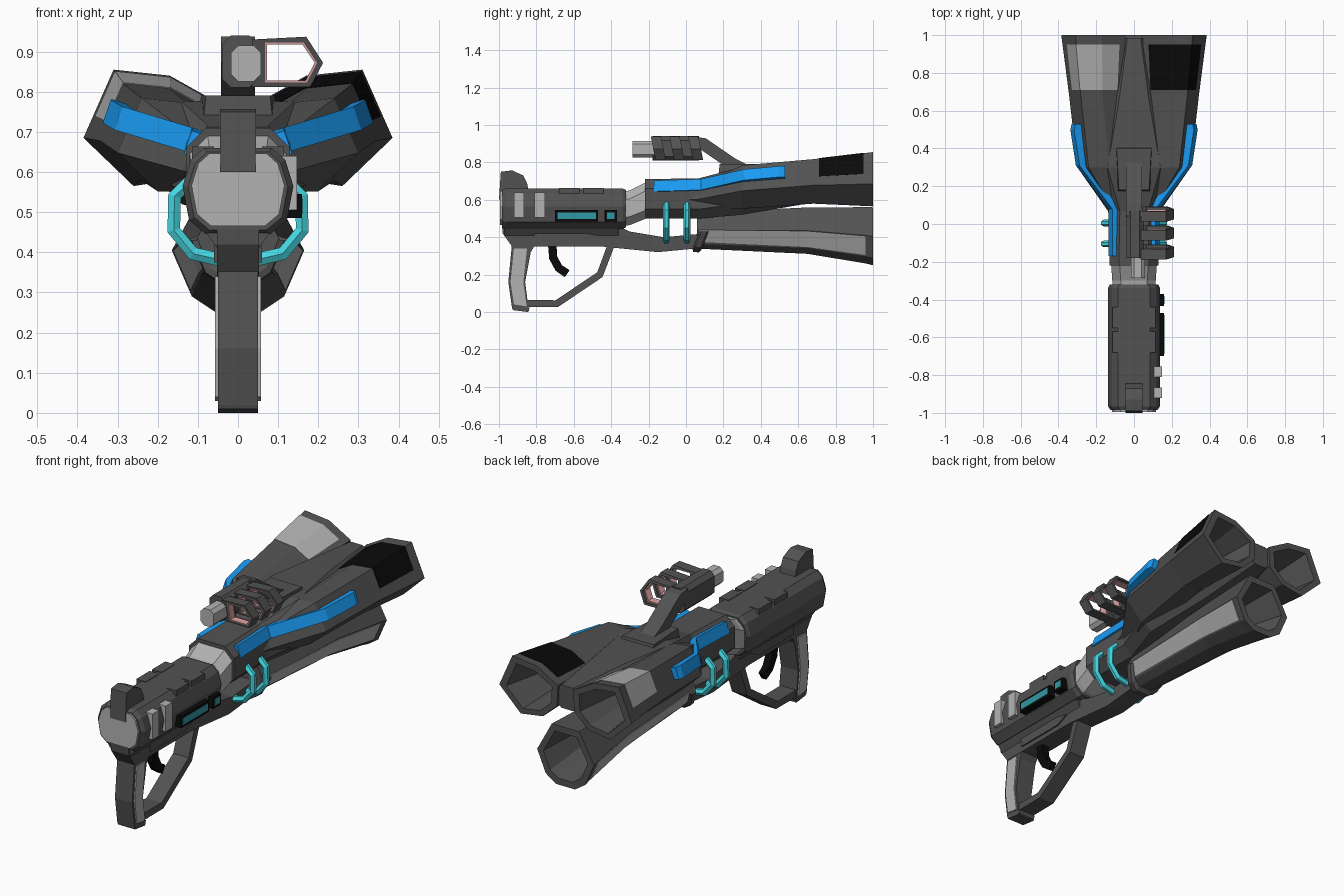
import bpy, bmesh

COL = {"dark": (0.085, 0.085, 0.085), "light": (0.45, 0.45, 0.45), "black": (0.003, 0.003, 0.003),
       "blue": (0.01, 0.33, 0.9), "cyan": (0.06, 0.68, 0.76), "teal": (0.03, 0.32, 0.37),
       "pink": (0.75, 0.38, 0.38)}
MATS = {}
for key, rgb in COL.items():
    MATS[key] = bpy.data.materials.new(key)
    MATS[key].diffuse_color = (*rgb, 1)


def loft(name, rings, col="dark", loop=False):
    """Skin a list of equal-length 3D rings; cap the ends or join them in a loop."""
    bm = bmesh.new()
    vs = [[bm.verts.new(p) for p in r] for r in rings]
    n = len(vs[0])
    for a, b in zip(vs, vs[1:] + ([vs[0]] if loop else [])):
        for i in range(n):
            j = (i + 1) % n
            bm.faces.new((a[i], a[j], b[j], b[i]))
    if not loop:
        bm.faces.new(vs[0])
        bm.faces.new(vs[-1])
    bmesh.ops.recalc_face_normals(bm, faces=bm.faces)
    me = bpy.data.meshes.new(name)
    bm.to_mesh(me)
    bm.free()
    me.materials.append(MATS[col])
    ob = bpy.data.objects.new(name, me)
    bpy.context.collection.objects.link(ob)
    return ob


def ring(pts, y, c=(0, 0), s=1, m=1):
    return [(m * (c[0] + x * s), y, c[1] + z * s) for x, z in pts]


def prism_x(name, prof, x0, x1, col="dark"):
    return loft(name, [[(x, y, z) for y, z in prof] for x in (x0, x1)], col)


def box(name, x0, x1, y0, y1, z0, z1, col="dark"):
    return prism_x(name, [(y0, z0), (y1, z0), (y1, z1), (y0, z1)], x0, x1, col)


def octagon(w, z0, z1, c):
    return [(w - c, z0), (w, z0 + c), (w, z1 - c), (w - c, z1),
            (c - w, z1), (-w, z1 - c), (-w, z0 + c), (c - w, z0)]


def mirrored(half):
    return half + [(-x, z) for x, z in reversed(half)]


def mix(a, b, t):
    return tuple(p + (q - p) * t for p, q in zip(a, b))


def band(path, t):
    """Pairs of points on both sides of a 2D polyline of thickness t."""
    out = []
    for i, p in enumerate(path):
        a, b = path[max(i - 1, 0)], path[min(i + 1, len(path) - 1)]
        dx, dy = b[0] - a[0], b[1] - a[1]
        k = t / 2 / (dx * dx + dy * dy) ** 0.5
        out.append(((p[0] - dy * k, p[1] + dx * k), (p[0] + dy * k, p[1] - dx * k)))
    return out


def band_x(name, path, t, w, col="dark"):
    return loft(name, [[(-w, *a), (w, *a), (w, *b), (-w, *b)] for a, b in band(path, t)], col)


# receiver and rear cap
BODY = mirrored([(0.08, -0.11), (0.122, -0.075), (0.138, 0.01), (0.118, 0.075), (0.085, 0.105)])
loft("receiver", [ring(BODY, y, (0, 0.555), s) for y, s in
     [(-0.985, 0.9), (-0.965, 1), (-0.34, 1), (-0.32, 0.93)]])
loft("rear_cap", [ring(BODY, y, (0, 0.558), 0.84) for y in (-0.995, -0.95)], "light")
loft("neck", [ring(octagon(w, a, b, 0.045), y) for y, w, a, b in
     [(-0.33, 0.115, 0.46, 0.645), (-0.3, 0.115, 0.465, 0.65), (-0.2, 0.122, 0.505, 0.70)]], "light")
prism_x("rear_sight", [(-1.0, 0.6), (-0.99, 0.75), (-0.93, 0.757), (-0.87, 0.73), (-0.85, 0.69),
        (-0.84, 0.64)], -0.045, 0.045)
for m in (1, -1):
    for y in (-0.68, -0.55):
        box("top_block", m * 0.06, m * 0.115, y, y + 0.11, 0.63, 0.663)

# right side details of the receiver
for y in (-0.92, -0.81):
    box("side_bar", 0.1, 0.147, y, y + 0.055, 0.505, 0.64, "light")
for y0, y1 in ((-0.70, -0.47), (-0.435, -0.37)):
    box("indicator_frame", 0.11, 0.16, y0, y1, 0.485, 0.545, "black")
    box("indicator_light", 0.14, 0.162, y0 + 0.012, y1 - 0.012, 0.497, 0.533, "teal")

# lower receiver, grip, guard, trigger
prism_x("lower_receiver", [(-0.985, 0.47), (-0.98, 0.42), (-0.93, 0.35), (-0.45, 0.35), (-0.15, 0.32),
        (0.06, 0.34), (0.1, 0.42), (-0.12, 0.40), (-0.3, 0.43), (-0.38, 0.47)], -0.052, 0.052)
loft("receiver_keel", [ring([(0.052, 0.41), (0.08, 0.45), (-0.08, 0.45), (-0.052, 0.41)], y)
                       for y in (-0.97, -0.36)])
for m in (1, -1):
    prism_x("side_ridge", [(-0.81, 0.375), (-0.53, 0.375), (-0.46, 0.405), (-0.53, 0.42), (-0.81, 0.42)],
            m * 0.04, m * 0.06)
prism_x("grip", [(-0.93, 0.37), (-0.95, 0.16), (-0.93, 0.02), (-0.84, 0.005), (-0.86, 0.16),
        (-0.83, 0.32), (-0.8, 0.37)], -0.05, 0.05)
prism_x("grip_panels", [(-0.92, 0.34), (-0.938, 0.16), (-0.92, 0.04), (-0.852, 0.03), (-0.87, 0.16),
        (-0.85, 0.34)], -0.057, 0.057, "light")
prism_x("grip_foot", [(-0.93, 0.025), (-0.925, 0.01), (-0.845, 0.0), (-0.835, 0.025)], -0.05, 0.05)
band_x("trigger_guard", [(-0.86, 0.045), (-0.69, 0.045), (-0.46, 0.2), (-0.40, 0.36)], 0.038, 0.045)
loft("trigger", [[(-w, *a), (w, *a), (w, *b), (-w, *b)] for w, (a, b) in
     zip((0.02, 0.02, 0.018, 0.014), band([(-0.715, 0.36), (-0.71, 0.29), (-0.68, 0.235), (-0.635, 0.205)], 0.045))],
     "black")

# central body that splits into the barrels
loft("central_body", [ring(octagon(w, a, b, c), y) for y, w, a, b, c in
     [(-0.22, 0.13, 0.50, 0.71, 0.05), (0.07, 0.125, 0.50, 0.715, 0.05), (0.30, 0.20, 0.52, 0.775, 0.06),
      (0.65, 0.11, 0.58, 0.777, 0.03), (0.985, 0.055, 0.65, 0.77, 0.02)]])

# two upper barrels, hollow muzzles, wrapped top panels
UP = [(0.175, -0.015), (0.10, 0.155), (-0.04, 0.14), (-0.165, 0.07), (-0.16, -0.04), (-0.08, -0.115), (0.05, -0.135)]
for m, side, col in ((1, "right", "black"), (-1, "left", "light")):
    loft("upper_barrel_" + side, [ring(UP, y, c, s, m) for y, c, s in
         [(0.0, (0.05, 0.605), 0.4), (0.07, (0.06, 0.61), 0.45), (0.3, (0.16, 0.66), 0.8),
          (0.68, (0.2, 0.69), 0.82), (1.0, (0.21, 0.70), 1.0), (1.0, (0.208, 0.70), 0.78),
          (0.7, (0.2, 0.69), 0.5)]])
    strip = [mix(UP[0], UP[1], 0.33), UP[1], UP[2], mix(UP[2], UP[3], 0.75)]
    patch = strip + [(x * 0.9, z * 0.9) for x, z in reversed(strip)]
    loft("barrel_panel_" + side, [ring(patch, y, c, s, m) for y, c, s in
         [(0.71, (0.201, 0.691), 0.85), (0.95, (0.2085, 0.6985), 0.985)]], col)
    # blue stripe along the flank
    QUAD = [(0, 0), (-0.02, 0.058), (-0.06, 0.045), (-0.04, -0.012)]
    loft("blue_strip_" + side, [ring(QUAD, y, (x, z), 1, m) for x, y, z in
         [(0.135, -0.17, 0.645), (0.135, 0.08, 0.653), (0.308, 0.31, 0.705), (0.337, 0.5, 0.722),
          (0.33, 0.53, 0.722)]], "blue")

# lower barrel with side panels and collar
LOW = mirrored([(0.08, 0.155), (0.165, 0.0), (0.115, -0.115), (0.055, -0.155)])
loft("lower_barrel", [ring(LOW, y, (0, z), s) for y, z, s in
     [(0.06, 0.435, 0.62), (0.65, 0.435, 0.8), (0.96, 0.41, 0.97), (1.0, 0.405, 1.0), (1.0, 0.405, 0.78),
      (0.7, 0.43, 0.5)]])
collar = [ring(LOW[1:-1], y, (0, 0.43), s) for y, s in ((0.06, 0.6), (0.07, 0.7), (0.10, 0.72), (0.11, 0.62))]
loft("lower_collar", [[(x, y + 0.4 * (z - 0.40), z) for x, y, z in r] for r in collar])
for m in (1, -1):
    a, b = mix(LOW[1], LOW[2], 0.05), mix(LOW[1], LOW[2], 0.92)
    patch = [a, b, (b[0] * 0.85, b[1] * 0.85), (a[0] * 0.85, a[1])]
    loft("lower_barrel_panel", [ring(patch, y, (0, z), s, m) for y, z, s in
         [(0.07, 0.443, 0.65), (0.65, 0.435, 0.83), (0.96, 0.41, 0.995)]], "light")

# cyan half hoops
HOOP = [(0.12, 0.575), (0.158, 0.54), (0.16, 0.455), (0.112, 0.397), (0.03, 0.378)]
for m in (1, -1):
    for y in (-0.105, 0.005):
        loft("cyan_hoop", [[(m * p[0], y + d, p[1]) for p, d in
             ((a, -0.008), (mix(a, b, 0.5), -0.018), (b, -0.008), (b, 0.008), (mix(a, b, 0.5), 0.018), (a, 0.008))]
             for a, b in band(HOOP, 0.033)], "cyan")

# scope: tube, housing, arm, base and slanted frames
loft("scope_base", [[(sx * w, y, z) for sx, y in ((-1, y0), (1, y0), (1.15, y1), (-1.15, y1))]
     for w, y0, y1, z in ((0.09, 0.17, 0.42, 0.70), (0.08, 0.18, 0.40, 0.79))])
band_x("scope_arm", [(0.04, 0.905), (0.09, 0.90), (0.25, 0.79), (0.31, 0.76)], 0.065, 0.042)
loft("scope_housing", [ring(octagon(0.045, 0.81, 0.94, 0.022), y, (0.005, 0)) for y in (-0.18, 0.07)])
loft("scope_tube", [ring(octagon(0.037, -0.045, 0.045, 0.018), y, (0.02, 0.87)) for y in (-0.285, -0.15)], "light")
OUT = [(0.035, 0.812), (0.18, 0.812), (0.212, 0.872), (0.17, 0.937), (0.035, 0.93)]
INN = [(0.067, 0.823), (0.172, 0.823), (0.197, 0.872), (0.164, 0.922), (0.067, 0.922)]
LIN = [(0.072, 0.828), (0.168, 0.828), (0.191, 0.872), (0.161, 0.917), (0.072, 0.917)]
for i in range(3):
    y = -0.175 + i * 0.1
    for nm, o, n, d, col in (("scope_frame", OUT, INN, 0.055, "dark"), ("scope_frame_lining", INN, LIN, 0.04, "pink")):
        rs = [ring(o, y), ring(o, y + d), ring(n, y + d), ring(n, y)]
        loft(nm, [[(px, py - 0.2 * (pz - 0.87), pz) for px, py, pz in r] for r in rs], col, True)
